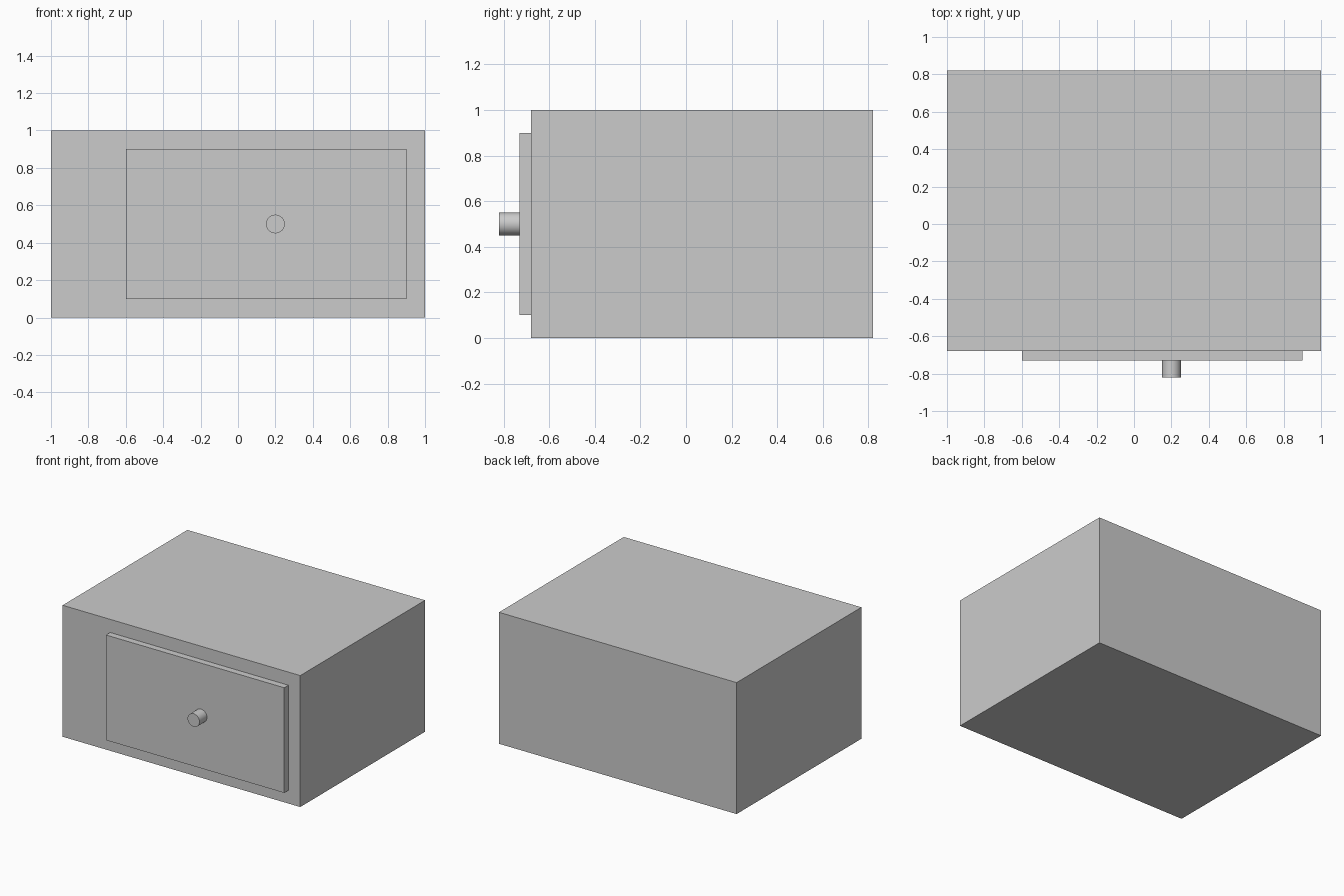
import bpy, math

if "Cube" in bpy.data.objects:
    bpy.data.objects.remove(bpy.data.objects["Cube"])


def box(name, lo, hi):
    """Axis-aligned box between two corners."""
    centre = [(a + b) / 2 for a, b in zip(lo, hi)]
    bpy.ops.mesh.primitive_cube_add(size=1, location=centre)
    ob = bpy.context.object
    ob.name = name
    ob.scale = [b - a for a, b in zip(lo, hi)]
    bpy.ops.object.transform_apply(location=False, rotation=False, scale=True)
    return ob


BACK, FRONT, DOOR, TIP = 0.82, -0.68, -0.73, -0.82

# Cabinet body
box("cabinet_body", (-1, FRONT, 0), (1, BACK, 1))

# Off-centre front panel, resting on the body face
box("front_panel", (-0.6, DOOR, 0.1), (0.9, FRONT, 0.9))

# Round knob pointing forward
bpy.ops.mesh.primitive_cylinder_add(
    vertices=32, radius=0.05, depth=DOOR - TIP,
    location=(0.2, (DOOR + TIP) / 2, 0.5), rotation=(math.pi / 2, 0, 0))
bpy.context.object.name = "knob"
bpy.ops.object.shade_smooth_by_angle(angle=math.radians(30))
